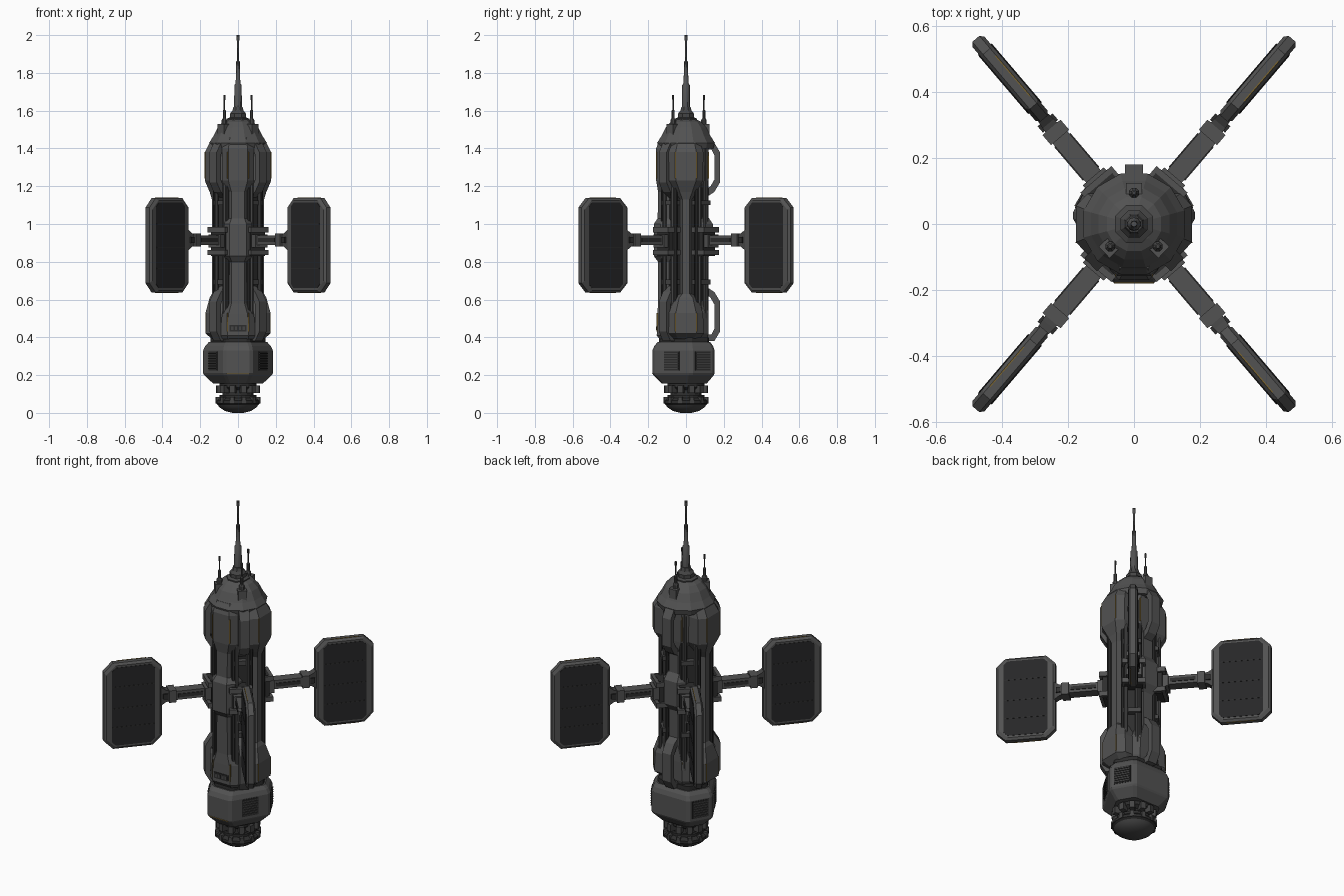
import bpy, bmesh, math
from mathutils import Vector

cube = bpy.data.objects.get("Cube")
if cube:
    bpy.data.objects.remove(cube, do_unlink=True)


def material(name, r, g, b):
    m = bpy.data.materials.new(name)
    m.use_nodes = True
    m.diffuse_color = (r, g, b, 1)
    bsdf = next(n for n in m.node_tree.nodes if n.type == 'BSDF_PRINCIPLED')
    bsdf.inputs["Base Color"].default_value = (r, g, b, 1)
    bsdf.inputs["Roughness"].default_value = 0.6
    return m


HULL = material("hull_grey", .085, .085, .085)
FRAME = material("frame_grey", .06, .06, .06)
CORE = material("core_dark", .026, .026, .026)
CELL = material("cell_charcoal", .02, .02, .021)
TRIM = material("ochre_trim", .2, .13, .03)


def polar(r, t, z, az):
    """Radial, tangential and height position at an azimuth in degrees."""
    a = math.radians(az)
    return Vector((r * math.cos(a) - t * math.sin(a), r * math.sin(a) + t * math.cos(a), z))


def loft(name, sections, mat, smooth=False):
    """Bridge equal-sized point loops and cap both ends."""
    bm = bmesh.new()
    rings = [[bm.verts.new(p) for p in s] for s in sections]
    n = len(rings[0])
    for a, b in zip(rings, rings[1:]):
        for i in range(n):
            bm.faces.new((a[i], a[(i + 1) % n], b[(i + 1) % n], b[i]))
    bm.faces.new(rings[0])
    bm.faces.new(rings[-1])
    bmesh.ops.recalc_face_normals(bm, faces=bm.faces)
    me = bpy.data.meshes.new(name)
    bm.to_mesh(me)
    bm.free()
    me.materials.append(mat)
    ob = bpy.data.objects.new(name, me)
    bpy.context.scene.collection.objects.link(ob)
    if smooth:
        bpy.ops.object.select_all(action='DESELECT')
        ob.select_set(True)
        bpy.context.view_layer.objects.active = ob
        bpy.ops.object.shade_smooth_by_angle(angle=math.radians(35))
    return ob


def turned(name, profile, mat, sides=8, x=0, y=0, smooth=False):
    """Upright turned part from (radius, height) pairs."""
    off = Vector((x, y, 0))
    return loft(name, [[off + polar(r, 0, z, 360 * (i + .5) / sides) for i in range(sides)]
                       for r, z in profile], mat, smooth)


def box(name, az, r0, r1, t0, t1, z0, z1, mat):
    """Box in polar axes."""
    return loft(name, [[polar(r0, t0, z, az), polar(r1, t0, z, az),
                        polar(r1, t1, z, az), polar(r0, t1, z, az)] for z in (z0, z1)], mat)


def strip(name, az, stations, mat):
    """Chamfered armour strip from (height, radius, half width) stations."""
    secs = []
    for z, r, w in stations:
        pts = [(.05, -w), (r - .035, -w), (r, -.6 * w), (r, .6 * w), (r - .035, w), (.05, w)]
        secs.append([polar(a, t, z, az) for a, t in pts])
    return loft(name, secs, mat)


# Thruster with rings and clustered fittings
turned("thruster_dome", [(.03, 0), (.07, .01), (.1, .03), (.112, .05)], FRAME, 24, smooth=True)
turned("thruster_ring", [(.105, .04), (.118, .05), (.118, .065), (.1, .08), (.1, .095)], CORE, 24)
turned("thruster_neck", [(.085, .09), (.08, .12), (.1, .135), (.1, .17)], CORE, 16)
for i in range(12):
    az = i * 30 + 15
    box("thruster_fitting", az, .08, .118, -.014, .014, .105, .145, FRAME)
    box("ring_lug", az, .1, .122, -.01, .01, .05, .085, FRAME)


# Six-sided service drum, alternate sides set closer in
def drum_loop(k, z):
    faces = [(-90 + 60 * i, k * (.178, .152)[i % 2]) for i in range(6)]
    pts = []
    for (a, d), (b, e) in zip(faces, faces[1:] + faces[:1]):
        # Corner where two neighbouring sides meet
        t = (e - d * math.cos(math.radians(60))) / math.sin(math.radians(60))
        pts += [polar(d, t - .012, z, a), polar(e, .012 - (d - e * .5) / math.sin(math.radians(60)), z, b)]
    return pts


loft("service_drum", [drum_loop(k, z) for k, z in
                      [(.72, .155), (.97, .2), (1, .21), (1, .33), (.94, .355), (.84, .375)]], HULL)
loft("drum_collar", [drum_loop(.8, z) for z in (.36, .4)], CORE)
for az in (30, 150, -30, -150):
    d = .178 if az > 0 else .152
    box("drum_grille", az, d - .01, d + .002, -.047, .047, .225, .325, CORE)
    for i in range(7):
        z = .232 + i * .0135
        box("grille_slat", az, d, d + .006, -.043, .043, z, z + .005, FRAME)
box("drum_trim", -90, .17, .18, -.06, .06, .208, .212, TRIM)

# Dark inner core with exposed pipes
turned("core_column", [(.112, .37), (.112, 1.46)], CORE, 8)
for base in (0, 90, 180, 270):
    for da in (-32, -24, 24, 32):
        r = .118 if base == 90 else .135
        p = polar(r, 0, 0, base + da)
        turned("core_pipe", [(.011, .42), (.011, 1.4)], FRAME if abs(da) > 30 else CORE,
               8, p.x, p.y, smooth=True)
    for z in (.68, 1.1):
        box("pipe_clamp", base + 45, .09, .135, -.05, .05, z, z + .025, FRAME)

# Armour strips: bulged at both ends, narrow along the middle
bulge_low = [(.39, .135, .07), (.42, .172, .095), (.53, .172, .09), (.61, .15, .06)]
bulge_high = [(1.17, .15, .055), (1.23, .176, .09), (1.38, .176, .092), (1.43, .15, .075)]
strip("front_armour", -90,
      [(.39, .14, .09), (.41, .155, .095), (.52, .152, .085), (.58, .148, .058), (.8, .148, .056),
       (.83, .17, .075), (1.0, .17, .075), (1.03, .15, .058), (1.17, .148, .058),
       (1.23, .158, .085), (1.4, .158, .085), (1.46, .135, .07)], HULL)
for az in (0, 180):
    strip("side_armour", az, bulge_low + [(.63, .138, .032), (1.13, .138, .032)] + bulge_high, HULL)
strip("back_armour", 90,
      [(.39, .11, .08), (.42, .12, .1), (.53, .12, .09), (.62, .115, .05), (1.17, .115, .05),
       (1.23, .12, .085), (1.4, .12, .09), (1.45, .11, .07)], HULL)
strip("back_equipment_box", 90, [(.82, .115, .06), (.86, .142, .07), (1.0, .142, .07),
                                 (1.04, .115, .06)], HULL)

# Ochre edging on the bulges
for az, r in ((0, .177), (180, .177), (-90, .159), (90, .121)):
    for s in (-1, 1):
        for z0, z1 in ((1.24, 1.38), (.43, .53)):
            rr = r if z0 > 1 else r - .004
            box("bulge_trim", az, rr - .006, rr, s * .056 - .002, s * .056 + .002, z0, z1, TRIM)

# Small vent at the foot of the front armour
box("front_vent", -90, .15, .157, -.045, .045, .43, .465, CORE)
for i in range(4):
    box("vent_slat", -90, .156, .159, -.038 + i * .021, -.025 + i * .021, .438, .457, FRAME)

# Grab handles in three bays, repeated top and bottom
outer = [(.09, 1.43), (.15, 1.43), (.18, 1.38), (.18, 1.22), (.15, 1.17), (.09, 1.13)]
inner = [(.09, 1.395), (.135, 1.395), (.15, 1.365), (.15, 1.235), (.13, 1.2), (.09, 1.17)]
for az in (90, -43, -137):
    for lower in (False, True):
        secs = []
        for (ro, zo), (ri, zi) in zip(outer, inner):
            if lower:
                zo, zi = 1.81 - zo, 1.81 - zi
            secs.append([polar(ro, -.028, zo, az), polar(ro, .028, zo, az),
                         polar(ri, .028, zi, az), polar(ri, -.028, zi, az)])
        loft("grab_handle", secs, HULL)

# Faceted nose and antennas
turned("nose", [(.15, 1.4), (.158, 1.43), (.135, 1.465), (.112, 1.51), (.085, 1.54), (.06, 1.552)], HULL, 12)
turned("antenna_base", [(.062, 1.54), (.062, 1.558), (.045, 1.565), (.045, 1.585), (.032, 1.6),
                        (.026, 1.62)], FRAME, 8)
turned("antenna_mast", [(.022, 1.61), (.02, 1.735), (.013, 1.745), (.01, 1.86), (.006, 1.865),
                        (.006, 1.97), (.009, 1.975), (.009, 2.0)], HULL, 10, smooth=True)
for x, y in ((-.072, -.068), (.072, -.068), (0, .095)):
    az = math.degrees(math.atan2(y, x))
    box("aerial_mount", az, .06, .125, -.024, .024, 1.44, 1.53, HULL)
    turned("aerial", [(.016, 1.52), (.016, 1.55), (.009, 1.56), (.009, 1.6), (.004, 1.605),
                      (.004, 1.655), (.006, 1.66), (.006, 1.682)], FRAME, 8, x, y)


# Solar wings on four diagonal arms
def plate(name, az, r0, r1, z0, z1, cut, layers, mat):
    """Clipped-corner upright plate; layers are (tangent, inset) pairs."""
    secs = []
    for t, i in layers:
        a, b, c, d = r0 + i, r1 - i, z0 + i, z1 - i
        pts = [(a + cut, c), (b - cut, c), (b, c + cut), (b, d - cut),
               (b - cut, d), (a + cut, d), (a, d - cut), (a, c + cut)]
        secs.append([polar(r, t, z, az) for r, z in pts])
    return loft(name, secs, mat)


for az in (49.5, 130.5, -49.5, -130.5):
    # Hub clamp and arm
    box("hub_clamp", az, .08, .16, -.05, .05, .83, .985, CORE)
    for z in (.835, .955):
        box("hub_band", az, .08, .178, -.062, .062, z, z + .028, HULL)
    box("hub_socket", az, .1, .19, -.042, .042, .875, .945, HULL)
    box("wing_arm", az, .12, .36, -.029, .029, .89, .94, HULL)
    for s in (-1, 1):
        box("arm_slot", az, .2, .335, s * .0305 - .002, s * .0305 + .002, .905, .925, CORE)
    box("arm_collar", az, .345, .385, -.036, .036, .88, .95, HULL)
    # Flared bracket
    loft("wing_bracket", [[polar(r, -w, .915 - h, az), polar(r, w, .915 - h, az),
                           polar(r, w, .915 + h, az), polar(r, -w, .915 + h, az)]
                          for r, w, h in ((.38, .024, .03), (.4, .022, .035), (.435, .018, .06))], FRAME)
    box("bracket_hinge", az, .39, .415, -.03, .03, .9, .93, CORE)
    # Framed panel with cells on both faces
    plate("wing_frame", az, .42, .738, .637, 1.137, .05,
          [(-.024, .012), (-.014, 0), (.014, 0), (.024, .012)], HULL)
    for s in (-1, 1):
        plate("solar_cells", az, .461, .697, .66, 1.114, .022, [(s * .022, 0), (s * .026, 0)], CELL)
        for z in (.765, .875, 1.0):
            box("cell_seam", az, .464, .694, s * .0265 - .001, s * .0265 + .001, z - .002, z + .002, CORE)
    for z in (.636, 1.137):
        box("wing_trim", az, .5, .66, -.014, -.01, z - .001, z + .002, TRIM)
